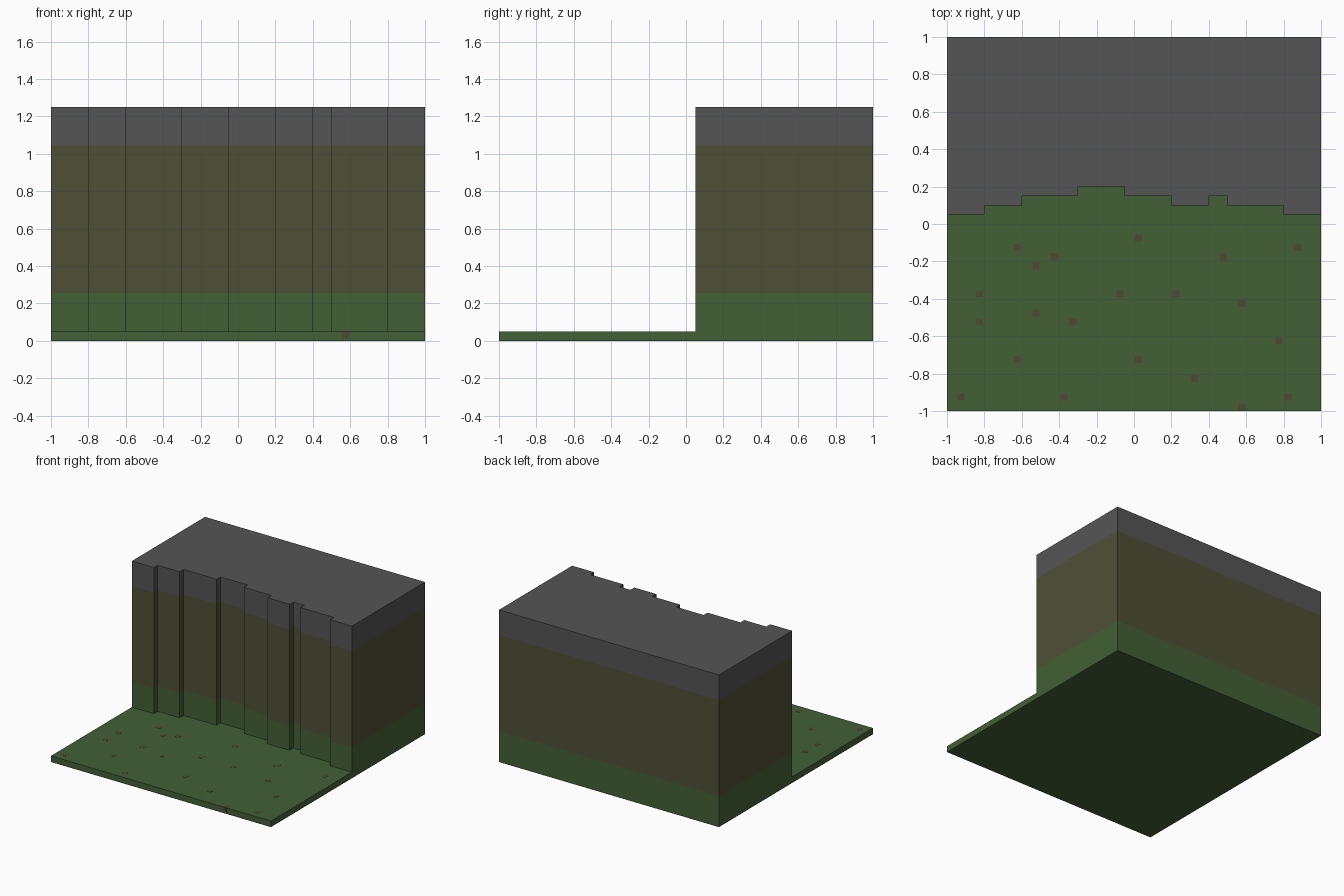
import bpy, bmesh
from mathutils import Vector

cube = bpy.data.objects.get("Cube")
if cube:
    bpy.data.objects.remove(cube, do_unlink=True)


def material(name, rgb):
    lin = [((c / 255 + 0.055) / 1.055) ** 2.4 for c in rgb] + [1.0]
    m = bpy.data.materials.new(name)
    m.use_nodes = True
    m.diffuse_color = lin
    bsdf = m.node_tree.nodes["Principled BSDF"]
    bsdf.inputs["Base Color"].default_value = lin
    bsdf.inputs["Roughness"].default_value = 0.9
    return m


grass = material("grass green", (67, 96, 55))
earth = material("earth olive", (79, 80, 54))
rock = material("rock grey", (85, 85, 85))
dirt = material("dirt brown", (82, 73, 52))


def finish(bm, name, mats):
    bmesh.ops.recalc_face_normals(bm, faces=bm.faces)
    mesh = bpy.data.meshes.new(name)
    bm.to_mesh(mesh)
    bm.free()
    for m in mats:
        mesh.materials.append(m)
    obj = bpy.data.objects.new(name, mesh)
    bpy.context.collection.objects.link(obj)
    return obj


def add_box(bm, centre, size):
    verts = bmesh.ops.create_cube(bm, size=1)["verts"]
    for v in verts:
        v.co = Vector(centre) + Vector(a * b for a, b in zip(v.co, size))


# Ground slab
GROUND = 0.05
bm = bmesh.new()
add_box(bm, (0, 0, GROUND / 2), (2, 2, GROUND))
finish(bm, "ground", [grass])

# Cliff: stepped front outline, extruded upward
TOP = 1.25
steps = [(-1, -0.8, 0.05), (-0.8, -0.6, 0.1), (-0.6, -0.3, 0.15),
         (-0.3, -0.05, 0.2), (-0.05, 0.2, 0.15), (0.2, 0.4, 0.1),
         (0.4, 0.5, 0.15), (0.5, 0.8, 0.1), (0.8, 1, 0.05)]
outline = [(x, y) for x0, x1, y in steps for x in (x0, x1)] + [(1, 1), (-1, 1)]
bm = bmesh.new()
base = bm.faces.new([bm.verts.new((x, y, GROUND)) for x, y in outline])
top = bmesh.ops.extrude_face_region(bm, geom=[base], use_keep_orig=True)["geom"]
bmesh.ops.translate(bm, vec=(0, 0, TOP - GROUND),
                    verts=[g for g in top if isinstance(g, bmesh.types.BMVert)])

# Cut the walls into bands and colour them by height
bands = (0.255, 1.045)
for z in bands:
    bmesh.ops.bisect_plane(bm, geom=bm.verts[:] + bm.edges[:] + bm.faces[:],
                           plane_co=(0, 0, z), plane_no=(0, 0, 1))
for f in bm.faces:
    z = f.calc_center_median().z
    f.material_index = sum(z > b for b in bands)
finish(bm, "cliff", [grass, earth, rock])

# Small dirt patches lying on the grass
spots = [(-0.625, -0.125), (-0.525, -0.225), (-0.425, -0.175), (0.025, -0.075),
         (0.475, -0.175), (0.875, -0.125), (-0.825, -0.375), (-0.075, -0.375),
         (0.225, -0.375), (-0.525, -0.475), (0.575, -0.425), (-0.825, -0.525),
         (-0.325, -0.525), (0.775, -0.625), (-0.625, -0.725), (0.025, -0.725),
         (0.325, -0.825), (-0.925, -0.925), (-0.375, -0.925), (0.825, -0.925),
         (0.575, -0.98)]
SPOT, THICK = 0.038, 0.002
bm = bmesh.new()
for x, y in spots:
    add_box(bm, (x, y, GROUND), (SPOT, SPOT, THICK))
# One patch wraps over the front edge
add_box(bm, (0.575, -1, 0.03), (SPOT, THICK, SPOT))
finish(bm, "dirt_patches", [dirt])
